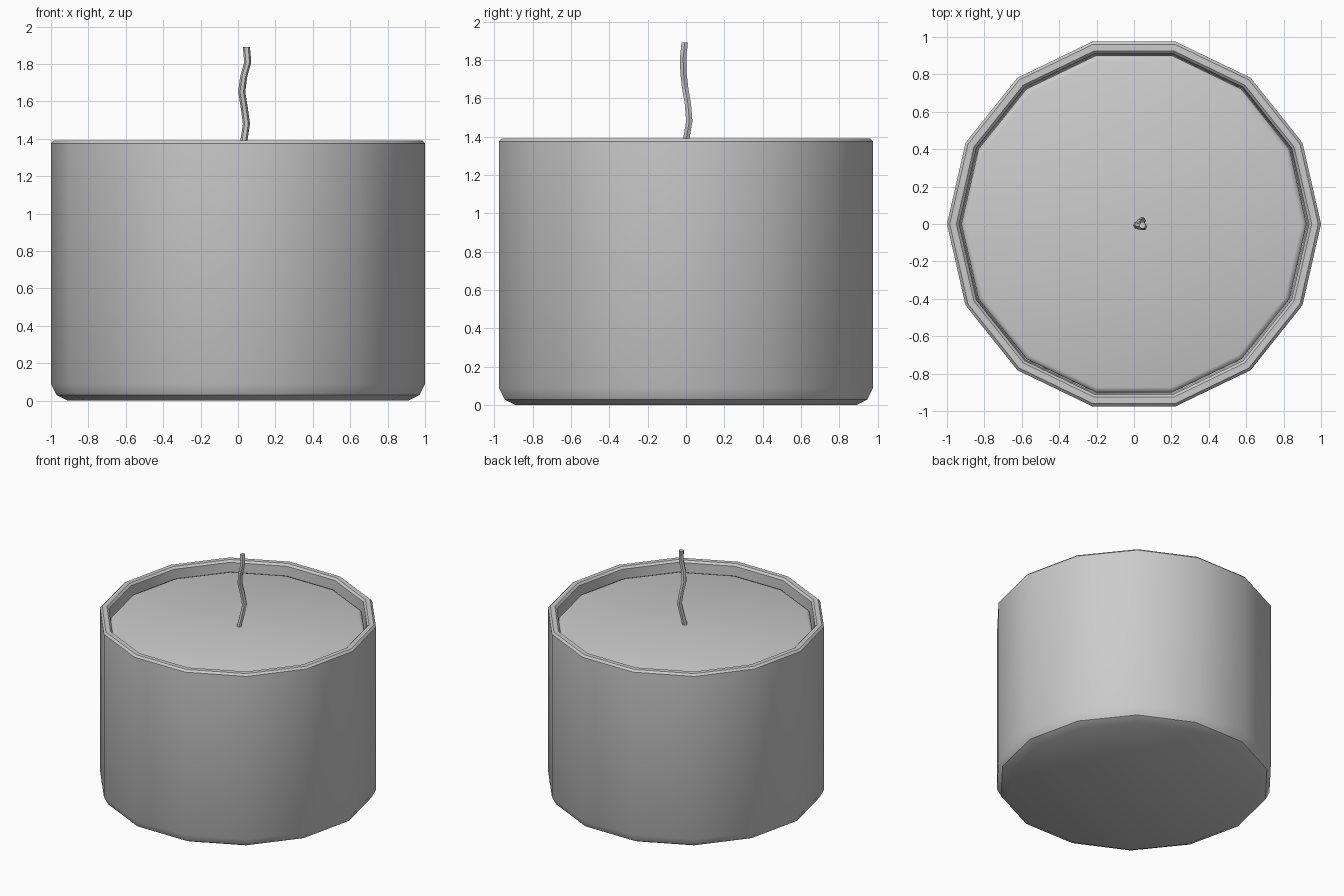
import bpy, bmesh, math
from mathutils import Vector

if "Cube" in bpy.data.objects:
    bpy.data.objects.remove(bpy.data.objects["Cube"])

SIDES = 14


def finish(name, bm, angle):
    bmesh.ops.recalc_face_normals(bm, faces=bm.faces[:])
    mesh = bpy.data.meshes.new(name)
    bm.to_mesh(mesh)
    bm.free()
    obj = bpy.data.objects.new(name, mesh)
    bpy.context.collection.objects.link(obj)
    bpy.ops.object.select_all(action='DESELECT')
    obj.select_set(True)
    bpy.context.view_layer.objects.active = obj
    bpy.ops.object.shade_smooth_by_angle(angle=math.radians(angle))
    return obj


def skin(bm, rings):
    """Join rings of points with quads and cap both ends."""
    loops = [[bm.verts.new(p) for p in ring] for ring in rings]
    n = len(loops[0])
    for a, b in zip(loops, loops[1:]):
        for i in range(n):
            j = (i + 1) % n
            bm.faces.new((a[i], a[j], b[j], b[i]))
    bm.faces.new(loops[0])
    bm.faces.new(loops[-1])


def ring(center, radius, sides):
    c = Vector(center)
    return [c + Vector((radius * math.cos(math.tau * i / sides),
                        radius * math.sin(math.tau * i / sides), 0))
            for i in range(sides)]


def lathe(name, profile, angle):
    bm = bmesh.new()
    skin(bm, [ring((0, 0, z), r, SIDES) for r, z in profile])
    return finish(name, bm, angle)


# Jar: chamfered foot, thin rim, hollow inside
lathe("jar", [(0.91, 0.0), (0.97, 0.03), (1.0, 0.09), (1.0, 1.375),
              (0.985, 1.39), (0.95, 1.39), (0.935, 1.375),
              (0.925, 0.12), (0.86, 0.07)], 35)

# Wax: sits just below the rim with a softened edge
lathe("wax", [(0.86, 0.08), (0.923, 0.13), (0.923, 1.295),
              (0.915, 1.308), (0.895, 1.315)], 50)

# Wick: thin wavy tube
path = [(0.01, -0.01, 1.29), (0.03, 0.0, 1.38), (0.045, 0.017, 1.48),
        (0.033, 0.01, 1.57), (0.02, -0.004, 1.65), (0.03, -0.013, 1.73),
        (0.052, -0.015, 1.81), (0.045, -0.007, 1.89)]
bm = bmesh.new()
skin(bm, [ring(p, 0.019, 6) for p in path])
finish("wick", bm, 40)
